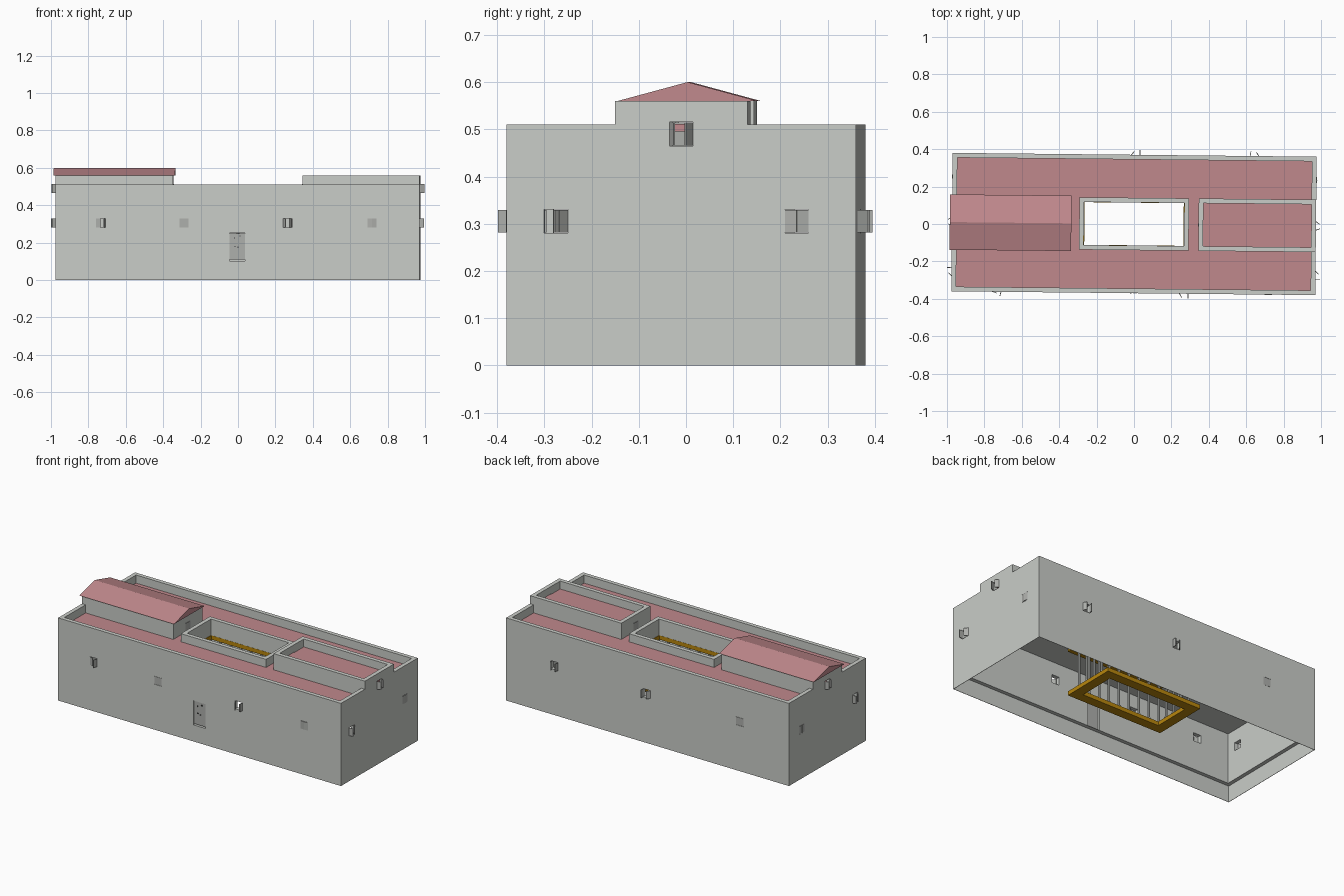
import bpy, bmesh, math
from mathutils import Matrix, Vector

if "Cube" in bpy.data.objects:
    bpy.data.objects.remove(bpy.data.objects["Cube"])


def material(name, rgb):
    m = bpy.data.materials.new(name)
    m.diffuse_color = (*rgb, 1)
    m.use_nodes = True
    m.node_tree.nodes["Principled BSDF"].inputs["Base Color"].default_value = m.diffuse_color
    return m


WALL = material("wall_grey", (0.59, 0.61, 0.58))
ROOF = material("roof_pink", (0.53, 0.25, 0.265))
GOLD = material("gallery_gold", (0.48, 0.24, 0.004))
WOOD = material("shutter_grey", (0.42, 0.43, 0.41))
DARK = material("knob_dark", (0.05, 0.05, 0.05))

HX, HY, T = 0.973, 0.37, 0.025      # half length, half width, wall thickness
FLOOR, CEIL, DECK, TOP, HIGH = 0.10, 0.41, 0.46, 0.51, 0.56
SKEW = Matrix.Rotation(math.radians(-0.6), 4, 'Z')   # whole model is turned slightly


def make(name, verts, faces, *mats, frame=Matrix()):
    me = bpy.data.meshes.new(name)
    me.from_pydata([frame @ Vector(v) for v in verts], [], faces)
    bm = bmesh.new()
    bm.from_mesh(me)
    bmesh.ops.recalc_face_normals(bm, faces=bm.faces)
    bm.to_mesh(me)
    bm.free()
    for m in mats:
        me.materials.append(m)
    ob = bpy.data.objects.new(name, me)
    bpy.context.collection.objects.link(ob)
    return ob


def box(name, x0, x1, y0, y1, z0, z1, mat, frame=Matrix()):
    v = [(x, y, z) for z in (z0, z1) for x, y in ((x0, y0), (x1, y0), (x1, y1), (x0, y1))]
    f = [(0, 1, 2, 3), (4, 5, 6, 7)] + [(i, (i + 1) % 4, (i + 1) % 4 + 4, i + 4) for i in range(4)]
    return make(name, v, f, mat, frame=frame)


def ring(name, x0, x1, y0, y1, tx, ty, z0, z1, *mats):
    """Rectangular frame; tx and ty are its widths along x and y."""
    v = []
    for z in (z0, z1):
        for ax, ay in ((0, 0), (tx, ty)):
            v += [(x0 + ax, y0 + ay, z), (x1 - ax, y0 + ay, z),
                  (x1 - ax, y1 - ay, z), (x0 + ax, y1 - ay, z)]
    f = []
    for i in range(4):
        j = (i + 1) % 4
        for a, b in ((0, 4), (4, 12), (12, 8), (8, 0)):
            f.append((a + i, a + j, b + j, b + i))
    return make(name, v, f, *mats)


def paint_top(ob):
    for p in ob.data.polygons:
        p.material_index = 1 if p.normal.z > 0.5 else 0


# walls, with a thin skirt below floor level
walls = ring("outer_walls", -HX, HX, -HY, HY, T, T, FLOOR, TOP, WALL)
ring("wall_skirt", -HX, HX, -HY, HY, 0.002, 0.002, 0, FLOOR, WALL)

# flat roof deck with courtyard opening, and courtyard parapet
paint_top(ring("roof_deck", -HX + 0.02, HX - 0.02, -HY + 0.02, HY - 0.02,
               0.673, 0.225, CEIL, DECK, WALL, ROOF))
ring("courtyard_parapet", -0.293, 0.293, -0.14, 0.14, T, T, CEIL, TOP, WALL)

# raised end blocks
blocks = [ring("left_block_walls", -HX, -0.345, -0.14, 0.14, T, T, DECK - 0.01, HIGH, WALL),
          ring("right_block_walls", 0.345, HX, -0.14, 0.14, T, T, DECK - 0.01, HIGH, WALL)]
box("right_block_roof", 0.36, HX - 0.015, -0.125, 0.125, 0.495, TOP + 0.001, ROOF)
gable = [(x, y, z) for x in (-0.985, -0.335) for y, z in ((-0.148, HIGH), (0.148, HIGH), (0, 0.60))]
make("left_block_gable_roof", gable,
     [(0, 1, 2), (3, 4, 5), (0, 1, 4, 3), (1, 2, 5, 4), (2, 0, 3, 5)], ROOF)

# courtyard gallery: two gold rings joined by columns
ring("gallery_floor", -0.325, 0.325, -0.172, 0.172, 0.06, 0.058, 0.11, 0.135, GOLD)
ring("gallery_beam", -0.325, 0.325, -0.172, 0.172, 0.06, 0.058, 0.385, 0.41, GOLD)
spots = [(-0.28 + 0.56 * i / 8, s * 0.13) for i in range(9) for s in (-1, 1)]
spots += [(s * 0.28, y) for y in (-0.065, 0, 0.065) for s in (-1, 1)]
bm = bmesh.new()
for x, y in spots:
    for r, z0, z1 in ((0.007, 0.135, 0.385), (0.011, 0.135, 0.145), (0.011, 0.375, 0.385)):
        bmesh.ops.create_cone(bm, cap_ends=True, segments=10, radius1=r, radius2=r, depth=z1 - z0,
                              matrix=Matrix.Translation((x, y, (z0 + z1) / 2)))
cols = make("gallery_columns", [], [], WALL)
bm.to_mesh(cols.data)
bm.free()

# windows: (wall turn, distance from centre, position along wall, sill height, leaf angles)
W = 0.025
windows = [
    (0, HY, -0.73, 0.28, 20, 75), (0, HY, -0.285, 0.28, 0, 0),
    (0, HY, 0.27, 0.28, 60, 90), (0, HY, 0.72, 0.28, 8, 8),
    (180, HY, -0.64, 0.28, 60, 80), (180, HY, -0.005, 0.28, 90, 50), (180, HY, 0.635, 0.28, 0, 0),
    (90, HX, -0.265, 0.28, 88, 45), (90, HX, 0.245, 0.28, 10, 10), (90, HX, 0.0, 0.465, 70, 55),
    (-90, HX, -0.245, 0.28, 5, 5), (-90, HX, 0.265, 0.28, 88, 45), (-90, HX, 0.0, 0.465, 70, 55),
    (90, -0.345, 0.0, 0.465, 5, 5), (-90, -0.345, 0.0, 0.465, 5, 5),
]
cutters = []
for n, (turn, dist, u, z, left, right) in enumerate(windows):
    frame = Matrix.Rotation(math.radians(turn), 4, 'Z') @ Matrix.Translation((u, -dist, z))
    cutters.append(box("cutter", -W, W, -0.02, T + 0.02, 0, 2 * W, WALL, frame))
    for side, ang in ((-1, left), (1, right)):
        hinge = frame @ Matrix.Translation((side * W, 0, 0)) @ Matrix.Rotation(math.radians(side * ang), 4, 'Z')
        xs = sorted((0, -side * W))
        box("shutter_%d" % n, xs[0], xs[1], 0, 0.004, 0.001, 2 * W - 0.001, WOOD, hinge)

# front door with knobs
cutters.append(box("cutter", -0.041, 0.041, -HY - 0.02, -HY + T + 0.02, FLOOR + 0.002, 0.252, WALL))
box("front_door", -0.041, 0.041, -HY + 0.004, -HY + 0.011, FLOOR + 0.009, 0.25, WOOD)
for x, z in ((-0.015, 0.225), (0.015, 0.235), (-0.012, 0.18), (0.004, 0.175)):
    box("door_knob", x - 0.003, x + 0.003, -HY - 0.001, -HY + 0.005, z - 0.003, z + 0.003, DARK)

# cut the openings, then remove the cutters
for target in [walls] + blocks:
    bpy.context.view_layer.objects.active = target
    for c in cutters:
        mod = target.modifiers.new("opening", 'BOOLEAN')
        mod.operation, mod.solver, mod.object = 'DIFFERENCE', 'EXACT', c
        bpy.ops.object.modifier_apply(modifier=mod.name)
for c in cutters:
    bpy.data.objects.remove(c)

# turn the whole building slightly
for ob in bpy.context.scene.objects:
    ob.data.transform(SKEW)
